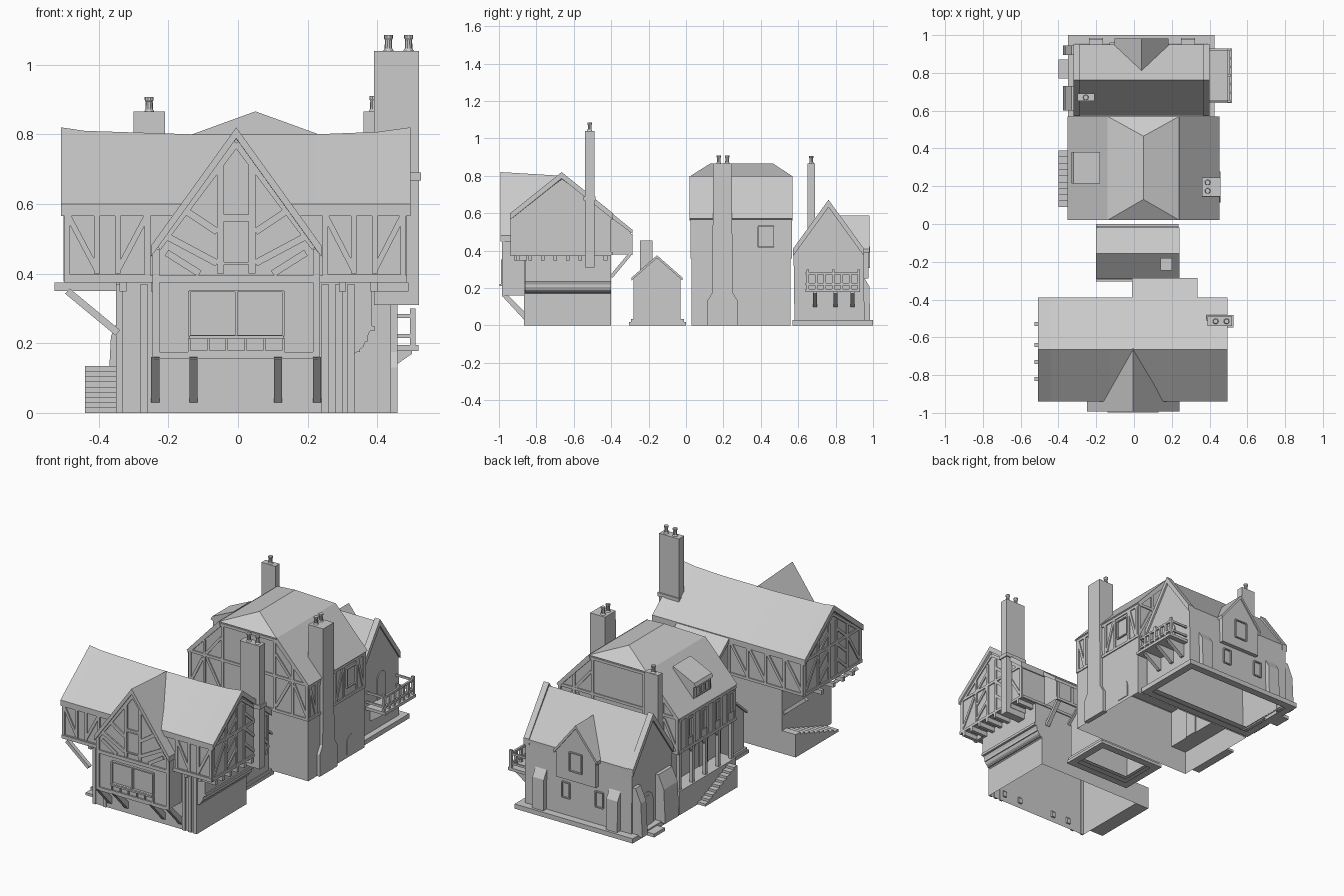
import bpy, bmesh, math

if "Cube" in bpy.data.objects:
    bpy.data.objects.remove(bpy.data.objects["Cube"])

MAP = {'x': lambda u, v, d: (d, u, v), 'y': lambda u, v, d: (u, d, v), 'z': lambda u, v, d: (u, v, d)}

def loft(bm, axis, sections, caps=True):
    """Join (offset, outline) sections along an axis."""
    rings = [[bm.verts.new(MAP[axis](u, v, d)) for u, v in pts] for d, pts in sections]
    n = len(rings[0])
    for a, b in zip(rings, rings[1:]):
        for i in range(n):
            bm.faces.new((a[i], a[(i + 1) % n], b[(i + 1) % n], b[i]))
    if caps:
        bm.faces.new(rings[0]); bm.faces.new(rings[-1])

def finish(name, bm, open_bottom=False):
    bmesh.ops.recalc_face_normals(bm, faces=bm.faces)
    if open_bottom:
        low = [f for f in bm.faces if f.normal.z < -.9]
        bmesh.ops.delete(bm, geom=low, context='FACES')
    me = bpy.data.meshes.new(name); bm.to_mesh(me); bm.free()
    ob = bpy.data.objects.new(name, me)
    bpy.context.collection.objects.link(ob)

def solid(name, axis, *sections, caps=True, open_bottom=False):
    bm = bmesh.new(); loft(bm, axis, sections, caps)
    finish(name, bm, open_bottom)

def prism(name, axis, pts, a, b, open_bottom=False):
    solid(name, axis, (a, pts), (b, pts), open_bottom=open_bottom)

def rect(u0, u1, v0, v1):
    return [(u0, v0), (u1, v0), (u1, v1), (u0, v1)]

def box(name, x0, x1, y0, y1, z0, z1):
    prism(name, 'z', rect(x0, x1, y0, y1), z0, z1)

def plinth(name, x0, x1, y0, y1, z0, z1, w=.045):
    """Hollow ring around the foot of a wall."""
    o, i = rect(x0, x1, y0, y1), rect(x0 + w, x1 - w, y0 + w, y1 - w)
    solid(name, 'z', (z0, i), (z0, o), (z1, o), (z1, i), caps=False)

def timbers(name, axis, pos, segs, w=.016, t=.005):
    """Flat beams on a wall plane; each seg is u0,v0,u1,v1."""
    bm = bmesh.new()
    for u0, v0, u1, v1 in segs:
        l = math.hypot(u1 - u0, v1 - v0)
        a, b = (v0 - v1) / l * w / 2, (u1 - u0) / l * w / 2
        q = [(u0 + a, v0 + b), (u1 + a, v1 + b), (u1 - a, v1 - b), (u0 - a, v0 - b)]
        loft(bm, axis, [(pos - t, q), (pos + t, q)])
    finish(name, bm)

def mir(segs, c):
    return segs + [(2 * c - a, b, 2 * c - d, e) for a, b, d, e in segs]

def window(name, axis, pos, u0, u1, v0, v1, n=0, w=.007):
    us = [u0 + (u1 - u0) * i / (n + 1) for i in range(n + 2)]
    timbers(name, axis, pos, [(u0, v0, u1, v0), (u0, v1, u1, v1)] + [(u, v0, u, v1) for u in us], w, .007)

def door(name, axis, pos, c, w, z0, h, t=.006):
    arc = [(c + w / 2 * math.cos(math.pi * i / 8), z0 + h - w / 2 + w / 2 * math.sin(math.pi * i / 8)) for i in range(9)]
    prism(name, axis, [(c + w / 2, z0)] + arc + [(c - w / 2, z0)], pos - t, pos + t)

def pot(name, x, y, z, h=.045):
    prof = [(.015, 0), (.011, .15), (.010, .7), (.013, .8), (.013, 1)]
    ring = lambda r: [(x + r * math.cos(math.tau * i / 10), y + r * math.sin(math.tau * i / 10)) for i in range(10)]
    solid(name, 'z', *[(z + h * k, ring(r)) for r, k in prof])

def gable_roof(name, axis, c, half, eave, t, ends):
    """Chevron roof; ends are (offset, ridge height)."""
    solid(name, axis, *[(d, [(c - half, eave), (c, r), (c + half, eave), (c + half, eave - t), (c, r - t), (c - half, eave - t)]) for d, r in ends])

def stairs(name, x0, x1, y0, y1, h, n=9):
    for i in range(n):
        box(f"{name}_{i}", x0, x1, y0 + (y1 - y0) * i / n, y1, 0, h * (i + 1) / n)

# ---- Front house: hollow stone base with corbels, jettied upper floor ----
solid("front_base", 'z', *[(z, rect(-.35, x, -.86, -.40)) for z, x in
      ((0, .335), (.17, .335), (.19, .36), (.25, .385), (.38, .385))], caps=False)
for z, x in ((.175, .35), (.205, .372), (.235, .392)):
    box("corbel_course", .335, x, -.86, -.40, z, z + .015)
prism("front_upper_wall", 'x', [(-.93, .375), (-.40, .375), (-.40, .585), (-.66, .785), (-.93, .585)], -.495, .48)
gable_roof("front_main_roof", 'x', -.665, .275, .60, .034,
           [(-.508, .82), (-.44, .81), (-.13, .80), (.22, .80), (.40, .807), (.495, .82)])
prism("rear_wing_wall", 'x', [(-.40, .38), (-.293, .38), (-.293, .50), (-.40, .59)], 0, .32, True)
prism("rear_wing_roof", 'x', [(-.42, .62), (-.285, .51), (-.285, .49), (-.42, .59)], -.01, .335)
box("jetty_beam_front", -.50, .485, -.94, -.915, .375, .395)
for y in (-.82, -.73, -.64, -.53):
    box("left_jetty_joist", -.527, -.34, y - .01, y + .01, .35, .375)
for y in (-.90, -.43):
    timbers("left_jetty_brace", 'y', y, [(-.49, .35, -.345, .23)], .02, .012)
for x in (.02, .30):
    timbers("wing_brace", 'x', x, [(-.30, .38, -.40, .26)], .018, .012)
for i in range(8):
    box("jetty_joist", .38, .49, -.91 + i * .067, -.89 + i * .067, .348, .375)
for i in range(9):
    box("front_joist", -.34 + i * .09, -.32 + i * .09, -.92, -.85, .348, .375)
stairs("front_stair", -.44, -.35, -.80, -.40, .135)

# Front bay
prism("bay_wall", 'y', [(-.24, .16), (.23, .16), (.23, .47), (-.005, .795), (-.24, .47)], -.975, -.86)
gable_roof("bay_roof", 'y', -.005, .245, .48, .032, [(-.992, .82), (-.66, .80)])
bay = mir([(-.235, .16, -.235, .47), (-.23, .475, -.005, .775), (-.205, .46, -.11, .40), (-.21, .51, -.06, .43),
           (-.15, .58, -.06, .52), (-.05, .40, -.05, .71)], -.005)
timbers("bay_timbers", 'y', -.977, bay + [(-.24, .385, .23, .385), (-.24, .165, .23, .165), (-.05, .56, .04, .56)], .02, .006)
window("bay_gable_window", 'y', -.978, -.045, .035, .43, .555)
window("bay_long_window", 'y', -.982, -.14, .13, .22, .35, 1)
window("bay_lower_panels", 'y', -.978, -.14, .13, .175, .215, 4)
box("bay_sill", -.14, .13, -.998, -.97, .212, .222)
for x in (-.238, -.128, .115, .227):
    prism("bay_bracket", 'x', [(-.985, .16), (-.95, .16), (-.85, .06), (-.85, .03), (-.865, .03)], x - .012, x + .012)

# Front house timbers on all sides
for a, b in ((-.49, -.26), (.25, .475)):
    m = (a + b) / 2
    s = [(a, .39, b, .39), (a, .585, b, .585), (m - .03, .4, m - .03, .58), (m + .03, .4, m + .03, .58)]
    s += [(a, .39, a, .585), (b, .39, b, .585), (a, .57, m - .03, .41), (m + .03, .41, b, .57)]
    timbers("front_wall_timbers", 'y', -.932, s)
side = mir([(-.92, .38, -.92, .58), (-.92, .575, -.665, .765), (-.80, .39, -.80, .66), (-.91, .41, -.81, .57),
            (-.79, .41, -.70, .49), (-.79, .50, -.70, .58), (-.79, .59, -.70, .67), (-.70, .39, -.70, .72)], -.665)
side += [(-.93, .385, -.40, .385), (-.93, .585, -.40, .585)]
for x in (-.496, .481):
    timbers("side_gable_timbers", 'x', x, side)
back = [(-.49, .385, .48, .385), (-.49, .575, .48, .575)]
for i in range(5):
    x = -.485 + i * .12
    back += [(x, .385, x, .575), (x, .40, x + .11, .57)]
timbers("rear_wall_timbers", 'y', -.399, back)
timbers("wing_timbers", 'y', -.292, [(0, .385, .32, .385)] + [(x, .385, x, .49) for x in (.01, .11, .21, .31)])
timbers("ground_front_posts", 'y', -.862, [(x, 0, x, .37) for x in (-.34, -.27, .25, .29, .325)], .02)

# Front chimney
box("front_chimney", .39, .52, -.54, -.49, .31, 1.04)
box("front_chimney_belt", .385, .526, -.547, -.483, .668, .69)
for x in (.432, .49):
    pot("front_chimney_pot", x, -.515, 1.04)

# ---- Small cottage ----
plinth("cottage_plinth", -.2, .235, -.305, 0, 0, .018)
plinth("cottage_plinth_step", -.195, .23, -.295, -.01, .018, .035)
prism("cottage_wall", 'x', [(-.28, .03), (-.03, .03), (-.03, .25), (-.155, .365), (-.28, .25)], -.185, .225, True)
gable_roof("cottage_roof", 'x', -.155, .137, .255, .015, [(-.2, .375), (.24, .375)])
box("cottage_chimney", .14, .2, -.245, -.18, .29, .453)

# ---- Tall middle house: hollow ground floor with recessed porch ----
solid("middle_ground", 'z', *[(z, rect(x, .44, .03, .56)) for z, x in ((0, -.35), (.14, -.35), (.14, -.25), (.37, -.25))], caps=False)
prism("middle_upper_wall", 'y', [(-.345, .36), (.44, .36), (.44, .57), (.24, .79), (-.14, .79), (-.345, .57)], .03, .56)
for s in (-1, 1):
    prism("middle_lower_slope", 'y', [(.05 + s * u, z) for u, z in ((.402, .572), (.19, .80), (.18, .77), (.385, .56))], .02, .57)
bm = bmesh.new()
p = [bm.verts.new(c) for c in ((-.14, .02, .797), (.24, .02, .797), (.24, .57, .797), (-.14, .57, .797), (.05, .13, .866), (.05, .465, .866))]
for f in ((0, 1, 4), (1, 2, 5, 4), (2, 3, 5), (3, 0, 4, 5), (3, 2, 1, 0)):
    bm.faces.new([p[i] for i in f])
finish("middle_hipped_cap", bm)
prism("roof_dormer", 'y', [(-.315, .60), (-.315, .68), (-.33, .685), (-.32, .705), (-.18, .77), (-.18, .70)], .215, .38)
window("roof_dormer_window", 'x', -.315, .235, .36, .62, .675, 2)
for i in range(5):
    y = .05 + i * .122
    box("porch_post", -.34, -.32, y - .01, y + .01, .14, .37)
    if 0 < i < 4:
        timbers("porch_brace", 'x', -.33, [(y - .035, .36, y, .32), (y + .035, .36, y, .32)], .01)
stairs("porch_stair", -.40, -.35, .39, .09, .13)
g = mir([(-.335, .36, -.335, .57), (-.335, .57, -.135, .78), (-.24, .37, -.24, .66), (-.12, .37, -.12, .78), (-.33, .39, -.25, .55),
         (-.23, .58, -.13, .70), (-.22, .55, -.13, .39)], .05)
g += [(-.345, .365, .44, .365), (-.345, .57, .44, .57), (-.14, .78, .24, .78)]
timbers("middle_front_timbers", 'y', .029, g)
timbers("middle_rear_timbers", 'y', .561, g)
r = [(.03, .365, .56, .365), (.03, .56, .56, .56)] + [(y, .365, y, .56) for y in (.04, .10, .28, .36, .48, .55)]
r += [(.29, .38, .35, .55), (.49, .55, .54, .38), (.045, .55, .095, .38)]
timbers("middle_right_timbers", 'x', .441, r)
timbers("middle_left_timbers", 'x', -.346, [(.03, .37, .56, .37), (.03, .56, .56, .56)] + [(.04 + i * .0637, .37, .04 + i * .0637, .56) for i in range(9)])
for i in range(4):
    window("middle_left_window", 'x', -.346, .055 + i * .127, .09 + i * .127, .43, .54)
window("middle_right_window", 'x', .442, .385, .47, .42, .53)
door("middle_side_door", 'x', .438, .43, .08, .02, .11)
door("porch_door", 'x', -.25, .20, .08, .14, .17)
solid("middle_chimney", 'z', *[(z, rect(x, .458, .195 - h, .195 + h)) for z, h, x in
      ((0, .082, .43), (.13, .082, .42), (.175, .055, .39), (.37, .053, .36), (.865, .05, .36))])
for y in (.175, .22):
    pot("middle_chimney_pot", .39, y, .865)

# ---- Rear stone house ----
plinth("rear_plinth", -.35, .425, .57, 1.0, 0, .028)
prism("rear_wall", 'x', [(.58, .02), (.955, .02), (.948, .40), (.76, .645), (.575, .40)], -.31, .39, True)
gable_roof("rear_roof", 'x', .762, .187, .405, .02, [(-.30, .655), (.385, .655)])
for a, b in ((-.32, -.285), (.365, .40)):
    gable_roof("rear_parapet", 'x', .762, .19, .41, .04, [(a, .672), (b, .672)])
prism("rear_dormer_wall", 'y', [(-.09, .25), (.17, .25), (.17, .41), (.04, .57), (-.09, .41)], .93, .975)
gable_roof("rear_dormer_roof", 'y', .04, .142, .41, .02, [(.81, .588), (.982, .588)])
window("rear_dormer_window", 'y', .976, 0, .08, .31, .42)
for x in (-.10, .12):
    window("rear_low_window", 'y', .954, x - .025, x + .025, .13, .22)
for x in (-.20, .285):
    prism("rear_buttress", 'x', [(.95, .02), (.985, .02), (.98, .21), (.95, .26)], x - .037, x + .037)
for y, w in ((.665, .065), (.92, .025)):
    prism("left_buttress", 'y', [(-.31, .02), (-.375, .02), (-.365, .22), (-.33, .30), (-.31, .30)], y - w, y + w)
box("door_step", -.40, -.31, .77, .87, 0, .02)
door("rear_house_door", 'x', -.312, .815, .09, .025, .18)
door("rear_house_door_surround", 'x', -.311, .815, .12, .025, .20, .004)
box("rear_chimney", -.30, -.21, .65, .69, .47, .865)
pot("rear_chimney_pot", -.255, .67, .865, .042)

# Balcony
box("balcony_floor", .385, .518, .64, .93, .178, .195)
door("balcony_door", 'x', .389, .785, .08, .195, .16)
for z in (.215, .272):
    box("balcony_rail", .496, .508, .64, .93, z, z + .012)
    for y in (.645, .918):
        box("balcony_side_rail", .39, .505, y, y + .01, z, z + .012)
for i in range(7):
    y = .65 + i * .0455
    box("balcony_baluster", .494, .51, y - .007, y + .007, .19, .275 if i % 3 else .30)
for y in (.69, .80, .89):
    prism("balcony_bracket", 'y', [(.385, .10), (.40, .10), (.50, .17), (.50, .185), (.385, .185)], y - .011, y + .011)
